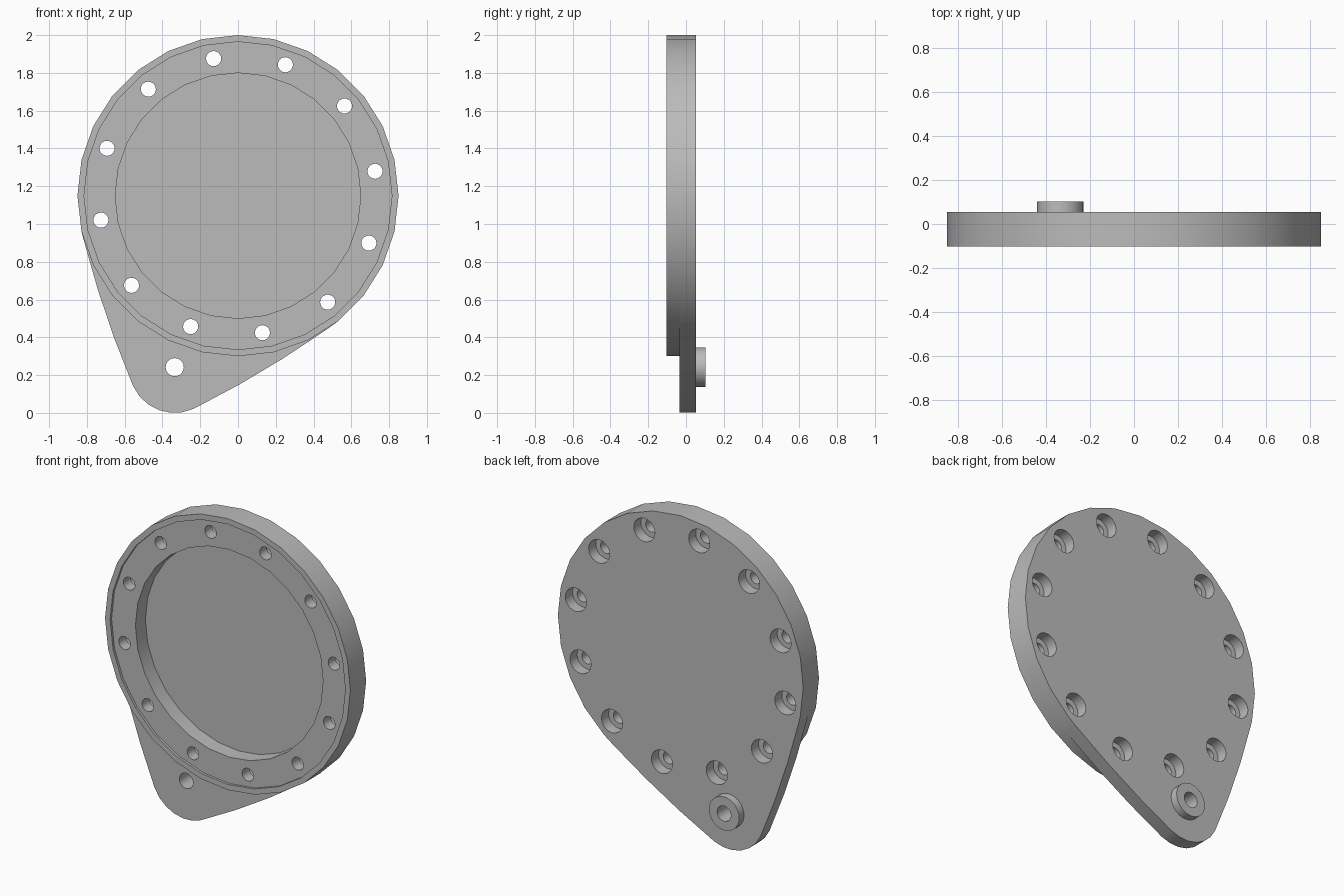
import bpy, bmesh
from math import radians, cos, sin, pi, atan2
from mathutils import Vector

if "Cube" in bpy.data.objects:
    bpy.data.objects.remove(bpy.data.objects["Cube"])

DISC, DISC_R = Vector((0, 1.15)), 0.85
TAIL, TAIL_R = Vector((-0.335, 0.242)), 0.242
FRONT, STEP, MID, FLOOR, BACK, BOSS = -0.102, -0.087, -0.034, 0.012, 0.054, 0.102

grey = bpy.data.materials.new("plain grey")
grey.use_nodes = True
grey.diffuse_color = (0.5, 0.5, 0.5, 1)
grey.node_tree.nodes["Principled BSDF"].inputs["Base Color"].default_value = (0.5, 0.5, 0.5, 1)


def polar(centre, r, angle):
    return centre + r * Vector((cos(angle), sin(angle)))


def circle(centre, r, n=28):
    return [polar(centre, r, 2 * pi * i / n) for i in range(n)]


def prism(name, outline, y0, y1):
    """Extrude an outline in the x-z plane from y0 to y1."""
    bm = bmesh.new()
    face = bm.faces.new([bm.verts.new((p.x, y0, p.y)) for p in outline])
    top = bmesh.ops.extrude_face_region(bm, geom=[face])["geom"]
    bmesh.ops.translate(bm, vec=(0, y1 - y0, 0),
                        verts=[v for v in top if isinstance(v, bmesh.types.BMVert)])
    bmesh.ops.recalc_face_normals(bm, faces=bm.faces)
    mesh = bpy.data.meshes.new(name)
    bm.to_mesh(mesh)
    bm.free()
    mesh.materials.append(grey)
    obj = bpy.data.objects.new(name, mesh)
    bpy.context.collection.objects.link(obj)
    return obj


# Plate outline: disc arc, bulged flank, tail arc, bulged flank
axis = atan2(TAIL.y - DISC.y, TAIL.x - DISC.x)
disc_half, tail_half, bulge = radians(53.8), radians(45.1), 0.0135


def flank(a, b):
    out = Vector(((b - a).y, -(b - a).x)).normalized()
    return [a.lerp(b, t) + out * bulge for t in (1 / 3, 2 / 3)]


disc_ends = [polar(DISC, DISC_R, axis + s * disc_half) for s in (-1, 1)]
tail_arc = [polar(TAIL, TAIL_R, axis + tail_half * (i / 3 - 1)) for i in range(7)]
step_angle = 2 * pi / 28
disc_arc = []
for i in range(28):
    a = step_angle * (i - 3)
    turn = (a - axis + pi) % (2 * pi) - pi
    if abs(turn) > disc_half:
        disc_arc.append((turn % (2 * pi), polar(DISC, DISC_R, a)))
disc_arc = [p for _, p in sorted(disc_arc, key=lambda item: item[0])]
outline = (disc_arc + [disc_ends[0]] + flank(disc_ends[0], tail_arc[0]) + tail_arc
           + flank(tail_arc[-1], disc_ends[1]) + [disc_ends[1]])

# Solid parts
plate = prism("back_plate", outline, MID, BACK)
rim = prism("front_rim", circle(DISC, DISC_R), FRONT, MID)
boss = prism("pivot_boss", circle(TAIL, 0.105), BACK, BOSS)

# Cutters: lip step, centre pocket, pivot hole, bolt holes with counterbores
lip = prism("lip_cutter", circle(DISC, 0.815), -0.2, STEP)
pocket = prism("pocket_cutter", circle(DISC, 0.65), -0.3, FLOOR)
pivot = prism("pivot_cutter", circle(TAIL, 0.048, 20), -0.3, 0.3)
bolts, bores = [], []
for k in range(12):
    c = polar(DISC, 0.737, radians(10.1 + 30 * k))
    bolts.append(prism("bolt_cutter", circle(c, 0.04, 20), -0.3, 0.2))
    bores.append(prism("counterbore_cutter", circle(c, 0.073, 20), BACK - 0.07, 0.3))

cuts = {plate: [pocket, pivot] + bolts + bores,
        rim: [lip, pocket] + bolts,
        boss: [pivot]}
for obj, cutters in cuts.items():
    for cutter in cutters:
        mod = obj.modifiers.new("cut", 'BOOLEAN')
        mod.operation, mod.solver, mod.object = 'DIFFERENCE', 'EXACT', cutter
    bpy.ops.object.select_all(action='DESELECT')
    bpy.context.view_layer.objects.active = obj
    obj.select_set(True)
    for mod in list(obj.modifiers):
        bpy.ops.object.modifier_apply(modifier=mod.name)
    bpy.ops.object.shade_smooth_by_angle(angle=radians(30))

for cutter in [lip, pocket, pivot] + bolts + bores:
    bpy.data.objects.remove(cutter)
